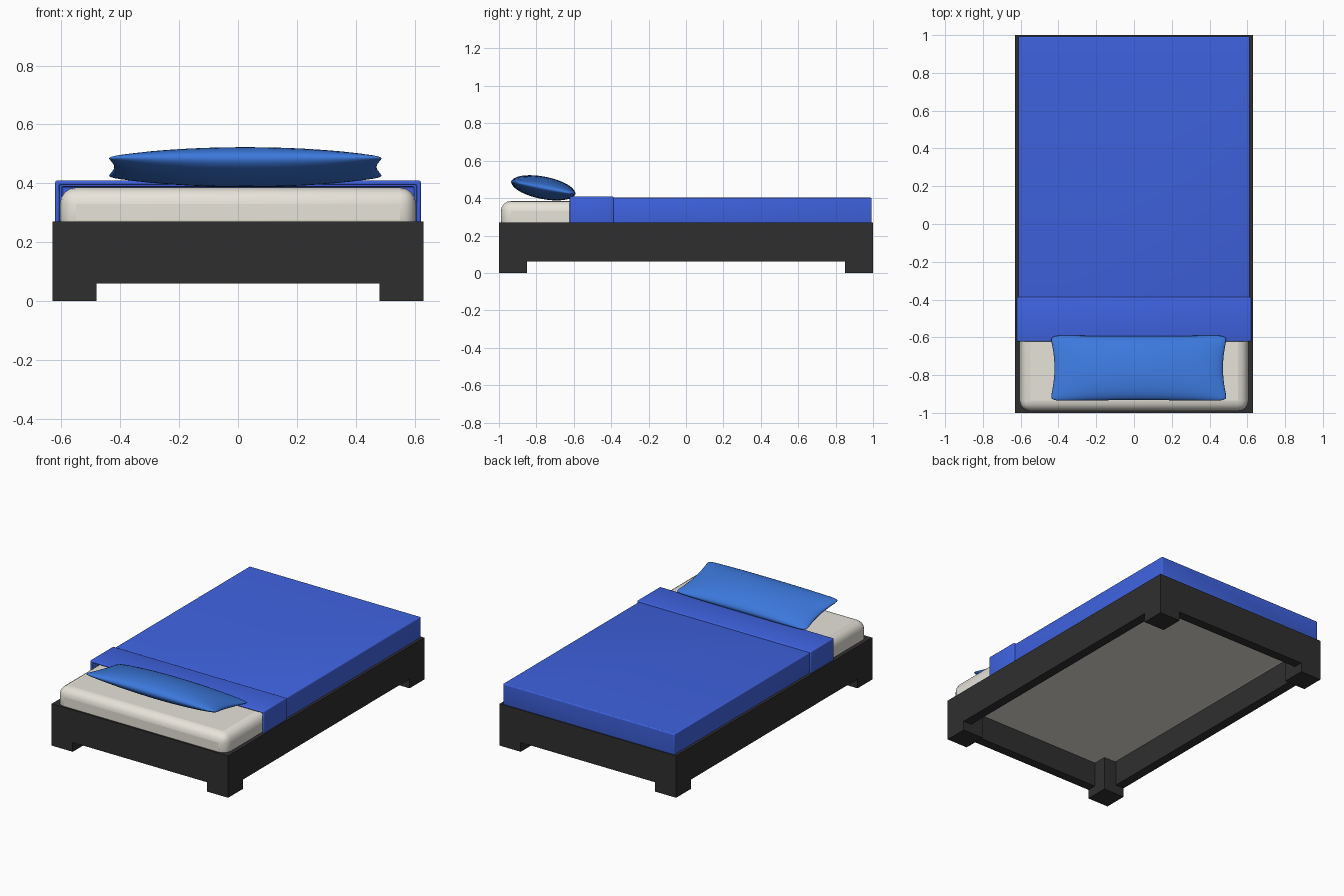
import bpy, bmesh, math

if "Cube" in bpy.data.objects:
    bpy.data.objects.remove(bpy.data.objects["Cube"])


def material(name, rgb):
    m = bpy.data.materials.new(name)
    m.diffuse_color = (*rgb, 1)
    m.use_nodes = True
    m.node_tree.nodes["Principled BSDF"].inputs["Base Color"].default_value = m.diffuse_color
    return m


DARK = material("dark_wood", (0.028, 0.028, 0.028))
CREAM = material("cream_fabric", (0.80, 0.77, 0.70))
BLUE = material("blue_cover", (0.05, 0.125, 0.75))
PILLOW = material("blue_pillow", (0.045, 0.19, 0.72))


def finish(name, bm, mat):
    bmesh.ops.recalc_face_normals(bm, faces=bm.faces)
    me = bpy.data.meshes.new(name)
    bm.to_mesh(me)
    bm.free()
    ob = bpy.data.objects.new(name, me)
    bpy.context.collection.objects.link(ob)
    me.materials.append(mat)
    return ob


def smooth(ob, angle=35):
    bpy.ops.object.select_all(action='DESELECT')
    ob.select_set(True)
    bpy.context.view_layer.objects.active = ob
    bpy.ops.object.shade_smooth_by_angle(angle=math.radians(angle))


def box_mesh(lo, hi):
    bm = bmesh.new()
    bmesh.ops.create_cube(bm, size=1)
    for v in bm.verts:
        v.co = [(a + b) / 2 + c * (b - a) for a, b, c in zip(lo, hi, v.co)]
    return bm


def bevel(ob, width, segments):
    b = ob.modifiers.new("bevel", 'BEVEL')
    b.width, b.segments = width, segments
    b.limit_method = 'ANGLE'


# Frame: corner legs with rails between them
X, Y, LEG, RAIL, LOW, TOP = 0.63, 1.0, 0.15, 0.06, 0.06, 0.27
for sx in (-1, 1):
    for sy in (-1, 1):
        xs = sorted((sx * X, sx * (X - LEG)))
        ys = sorted((sy * Y, sy * (Y - LEG)))
        finish("leg", box_mesh((xs[0], ys[0], 0), (xs[1], ys[1], TOP)), DARK)
for s in (-1, 1):
    xs = sorted((s * X, s * (X - RAIL)))
    finish("side_rail", box_mesh((xs[0], LEG - Y, LOW), (xs[1], Y - LEG, TOP)), DARK)
    ys = sorted((s * Y, s * (Y - RAIL)))
    finish("end_rail", box_mesh((LEG - X, ys[0], LOW), (X - LEG, ys[1], TOP)), DARK)

# Mattress
mattress = finish("mattress", box_mesh((-0.605, -0.99, 0.22), (0.605, 0.975, 0.385)), CREAM)
bevel(mattress, 0.055, 4)
smooth(mattress, 60)


# Draped covers: open boxes given a thickness
def cover(name, x, y0, y1, top, closed_foot):
    bm = box_mesh((-x, y0, 0.26), (x, y1, top))
    bm.normal_update()
    gone = [f for f in bm.faces if f.normal.z < -0.5 or f.normal.y < -0.5
            or (f.normal.y > 0.5 and not closed_foot)]
    bmesh.ops.delete(bm, geom=gone, context='FACES')
    for f in bm.faces:
        up = f.calc_center_median().z > top - 0.01
        if up and f.normal.z < 0:
            f.normal_flip()
    me = bpy.data.meshes.new(name)
    bm.to_mesh(me)
    bm.free()
    ob = bpy.data.objects.new(name, me)
    bpy.context.collection.objects.link(ob)
    me.materials.append(BLUE)
    s = ob.modifiers.new("thickness", 'SOLIDIFY')
    s.thickness, s.offset = 0.014, -1
    s.use_even_offset = True
    bevel(ob, 0.006, 3)
    smooth(ob, 60)


cover("blanket", 0.612, -0.61, 0.993, 0.402, True)
cover("blanket_fold", 0.621, -0.622, -0.387, 0.409, False)

# Pillow: two bulging grids joined at the seam, sides pinched in
N, M = 28, 18
bm = bmesh.new()
for side in (-1, 1):
    rows = []
    for i in range(N + 1):
        u = math.sin(math.pi / 2 * (2 * i / N - 1))
        row = []
        for j in range(M + 1):
            v = math.sin(math.pi / 2 * (2 * j / M - 1))
            corner = 1 - 0.05 * (u * v) ** 16
            x = 0.472 * u * (1 - 0.055 * (1 - v * v)) * corner
            y = 0.178 * v * (1 - 0.03 * (1 - u * u)) * corner
            bulge = math.sqrt(max(0, (1 - u * u) * (1 - v * v)))
            row.append(bm.verts.new((x, y, side * 0.06 * bulge)))
        rows.append(row)
    for i in range(N):
        for j in range(M):
            bm.faces.new((rows[i][j], rows[i + 1][j], rows[i + 1][j + 1], rows[i][j + 1]))
bmesh.ops.remove_doubles(bm, verts=bm.verts, dist=0.0001)
pillow = finish("pillow", bm, PILLOW)
pillow.location = (0.025, -0.763, 0.455)
pillow.rotation_euler = (math.radians(-11), 0, 0)
smooth(pillow, 180)
